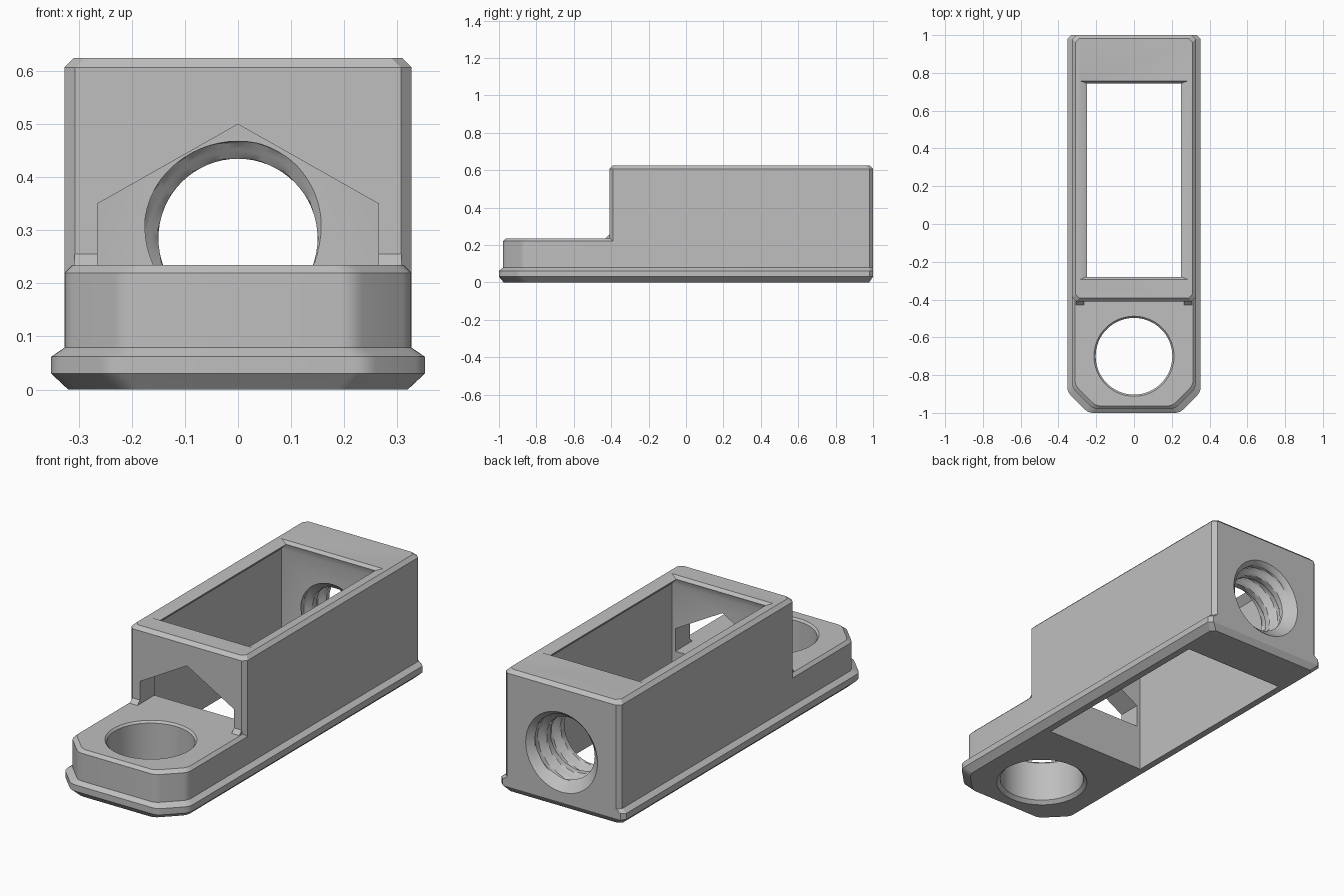
import bpy, bmesh, math

cube = bpy.data.objects.get("Cube")
if cube:
    bpy.data.objects.remove(cube, do_unlink=True)

grey = bpy.data.materials.new("mid_grey")
grey.use_nodes = True
GREY = (0.52, 0.52, 0.52, 1)
grey.diffuse_color = GREY
grey.node_tree.nodes["Principled BSDF"].inputs["Base Color"].default_value = GREY


def loft(name, rings):
    """Closed solid through rings that share a point count."""
    bm = bmesh.new()
    loops = [[bm.verts.new(p) for p in ring] for ring in rings]
    n = len(loops[0])
    for a, b in zip(loops, loops[1:]):
        for i in range(n):
            j = (i + 1) % n
            bm.faces.new((a[i], a[j], b[j], b[i]))
    bm.faces.new(loops[0])
    bm.faces.new(loops[-1])
    bmesh.ops.recalc_face_normals(bm, faces=bm.faces)
    mesh = bpy.data.meshes.new(name)
    bm.to_mesh(mesh)
    bm.free()
    mesh.materials.append(grey)
    obj = bpy.data.objects.new(name, mesh)
    bpy.context.collection.objects.link(obj)
    return obj


def combine(target, other, operation):
    """Apply a boolean and drop the helper."""
    other.hide_render = True
    mod = target.modifiers.new(operation.lower(), "BOOLEAN")
    mod.operation, mod.object, mod.solver = operation, other, "EXACT"
    bpy.context.view_layer.objects.active = target
    bpy.ops.object.modifier_apply(modifier=mod.name)
    bpy.data.objects.remove(other, do_unlink=True)


def mirrored(half):
    """Close a right-hand outline with its mirror image."""
    return half + [(-x, y) for x, y in reversed(half)]


def soften(before, corner, after, r):
    """Replace a corner with a short arc."""
    def toward(p):
        d = math.dist(corner, p)
        return [c + (q - c) * r / d for c, q in zip(corner, p)]
    a, b = toward(before), toward(after)
    return [tuple((1 - t) ** 2 * p + 2 * t * (1 - t) * c + t * t * q
                  for p, c, q in zip(a, corner, b)) for t in (0, 0.25, 0.5, 0.75, 1)]


def base_ring(z, hw, front, back):
    cut = 0.11
    p, q = (hw, front + cut), (hw - cut, front)
    half = soften((0, front), q, p, 0.025) + soften(q, p, (hw, back), 0.025)
    half += [(hw, back - 0.02), (hw - 0.02, back)]
    return [(x, y, z) for x, y in mirrored(half)]


def block_ring(z, inset):
    hw, front, back, c = 0.327 - inset, -0.41 + inset, 1 - inset, 0.02
    half = [(hw - c, front), (hw, front + c), (hw, back - c), (hw - c, back)]
    return [(x, y, z) for x, y in mirrored(half)]


def rect_ring(z, hw, front, back):
    return [(x, y, z) for x, y in mirrored([(hw, front), (hw, back)])]


def circle(n, r, cy, z):
    return [(r * math.cos(k * math.tau / n), cy + r * math.sin(k * math.tau / n), z)
            for k in range(n)]


# Flanged base with the low front ledge
housing = loft("housing", [
    base_ring(0, 0.32, -0.975, 0.98),
    base_ring(0.03, 0.352, -1, 1),
    base_ring(0.062, 0.352, -1, 1),
    base_ring(0.079, 0.327, -0.978, 1),
    base_ring(0.22, 0.327, -0.978, 1),
    base_ring(0.235, 0.312, -0.963, 0.985)])

# Tall rear block
combine(housing, loft("block", [block_ring(0.1, 0), block_ring(0.607, 0),
                                block_ring(0.625, 0.018)]), "UNION")

# Chamfer strip where the block meets the ledge
strip = [(-0.43, 0.23), (-0.43, 0.235), (-0.409, 0.256), (-0.39, 0.256), (-0.39, 0.23)]
combine(housing, loft("strip", [[(x, y, z) for y, z in strip]
                                for x in (-0.308, 0.308)]), "UNION")

# Cavity through the block, narrowed by a lip at the top
combine(housing, loft("cavity", [
    rect_ring(-0.1, 0.285, -0.293, 0.757),
    rect_ring(0.575, 0.285, -0.293, 0.757),
    rect_ring(0.61, 0.25, -0.28, 0.745),
    rect_ring(0.625, 0.285, -0.293, 0.757),
    rect_ring(0.7, 0.285, -0.293, 0.757)]), "DIFFERENCE")

# Gabled doorway through the block's front wall
gable = mirrored([(0.265, 0.235), (0.265, 0.35)])
gable.insert(2, (0, 0.5))
combine(housing, loft("doorway", [[(x, y, z) for x, z in gable]
                                  for y in (-0.5, -0.2)]), "DIFFERENCE")

# Vertical socket in the ledge with chamfered rims
combine(housing, loft("socket", [circle(64, r, -0.7, z) for r, z in (
    (0.22, -0.05), (0.22, 0), (0.203, 0.017), (0.203, 0.225), (0.212, 0.235),
    (0.212, 0.3))]), "DIFFERENCE")


# Threaded hole with a countersunk mouth in the back wall
def thread_radius(angle, y):
    phase = ((y - 0.75) / 0.11 - (angle - math.pi / 2) / math.tau) % 1
    wave = abs(2 * phase - 1)
    groove = 0.15 + 0.033 * min(1, max(0, (wave - 0.3) / 0.45))
    return max(groove, min(0.202, 0.202 - (1 - y)))


def thread_ring(y, n=64):
    ring = []
    for k in range(n):
        a = k * math.tau / n
        r = thread_radius(a, y)
        ring.append((r * math.cos(a), y, 0.285 + r * math.sin(a)))
    return ring


combine(housing, loft("thread", [thread_ring(0.7 + 0.0075 * i) for i in range(44)]),
        "DIFFERENCE")

bpy.ops.object.select_all(action="DESELECT")
housing.select_set(True)
bpy.context.view_layer.objects.active = housing
bpy.ops.object.shade_smooth_by_angle(angle=math.radians(25))
